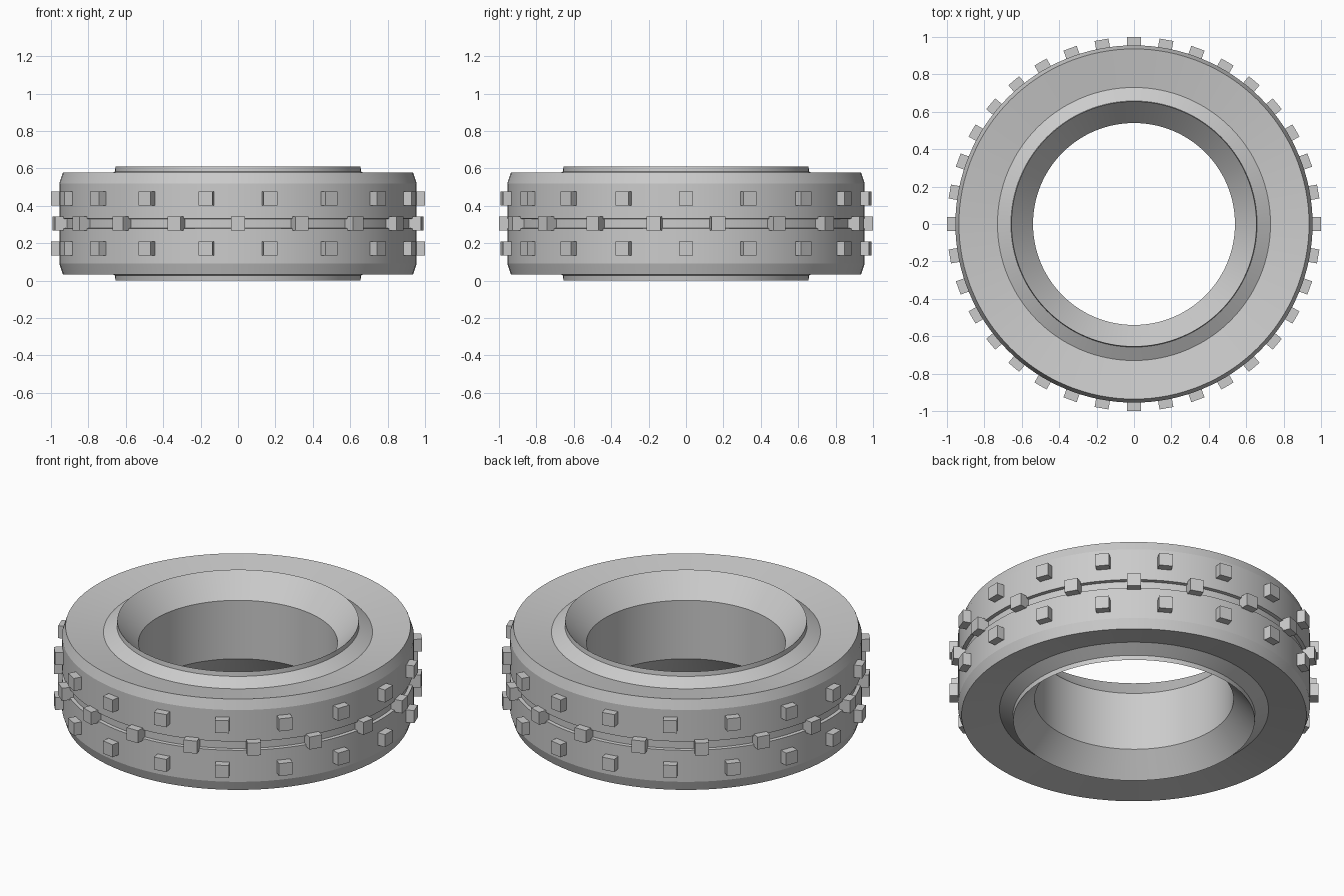
import bpy, bmesh, math
from mathutils import Matrix, Vector

if "Cube" in bpy.data.objects:
    bpy.data.objects.remove(bpy.data.objects["Cube"])

MID = 0.305      # half height of the tyre
SEGMENTS = 128


def finish(bm, name):
    bmesh.ops.recalc_face_normals(bm, faces=bm.faces)
    mesh = bpy.data.meshes.new(name)
    bm.to_mesh(mesh)
    bm.free()
    obj = bpy.data.objects.new(name, mesh)
    bpy.context.collection.objects.link(obj)
    return obj


def lathe(name, profile):
    """Spin a closed (radius, z) profile around the z axis."""
    bm = bmesh.new()
    rings = []
    for i in range(SEGMENTS):
        a = 2 * math.pi * i / SEGMENTS
        rings.append([bm.verts.new((r * math.cos(a), r * math.sin(a), z)) for r, z in profile])
    n = len(profile)
    for i in range(SEGMENTS):
        p, q = rings[i], rings[(i + 1) % SEGMENTS]
        for j in range(n):
            k = (j + 1) % n
            bm.faces.new((p[j], q[j], q[k], p[k]))
    return finish(bm, name)


def stud_row(name, z, offset, count=18, size=0.075):
    """Ring of cube studs whose outer faces sit at radius 1."""
    bm = bmesh.new()
    for i in range(count):
        a = math.radians(-90 + offset) + 2 * math.pi * i / count
        m = (Matrix.Rotation(a, 4, 'Z')
             @ Matrix.Translation(Vector((1 - size / 2, 0, z)))
             @ Matrix.Scale(size, 4))
        bmesh.ops.create_cube(bm, size=1, matrix=m)
    return finish(bm, name)


# Tyre body: upper half profile from groove to bore, heights above the middle
half = [
    (0.935, 0.024), (0.955, 0.026),     # centre groove wall
    (0.955, 0.215), (0.936, 0.272),     # tread and shoulder
    (0.73, 0.237),                      # side wall sloping inward
    (0.658, 0.278), (0.655, 0.305),     # raised rim lip
    (0.54, 0.175),                      # funnel down to the bore
]
profile = [(r, MID + h) for r, h in half] + [(r, MID - h) for r, h in reversed(half)]
tyre = lathe("tyre_body", profile)
bpy.ops.object.select_all(action='DESELECT')
tyre.select_set(True)
bpy.context.view_layer.objects.active = tyre
bpy.ops.object.shade_smooth_by_angle(angle=math.radians(15))

# Tread studs: outer rows staggered against the middle row
stud_row("middle_studs", MID, 0)
stud_row("upper_studs", MID + 0.134, 10)
stud_row("lower_studs", MID - 0.134, 10)
